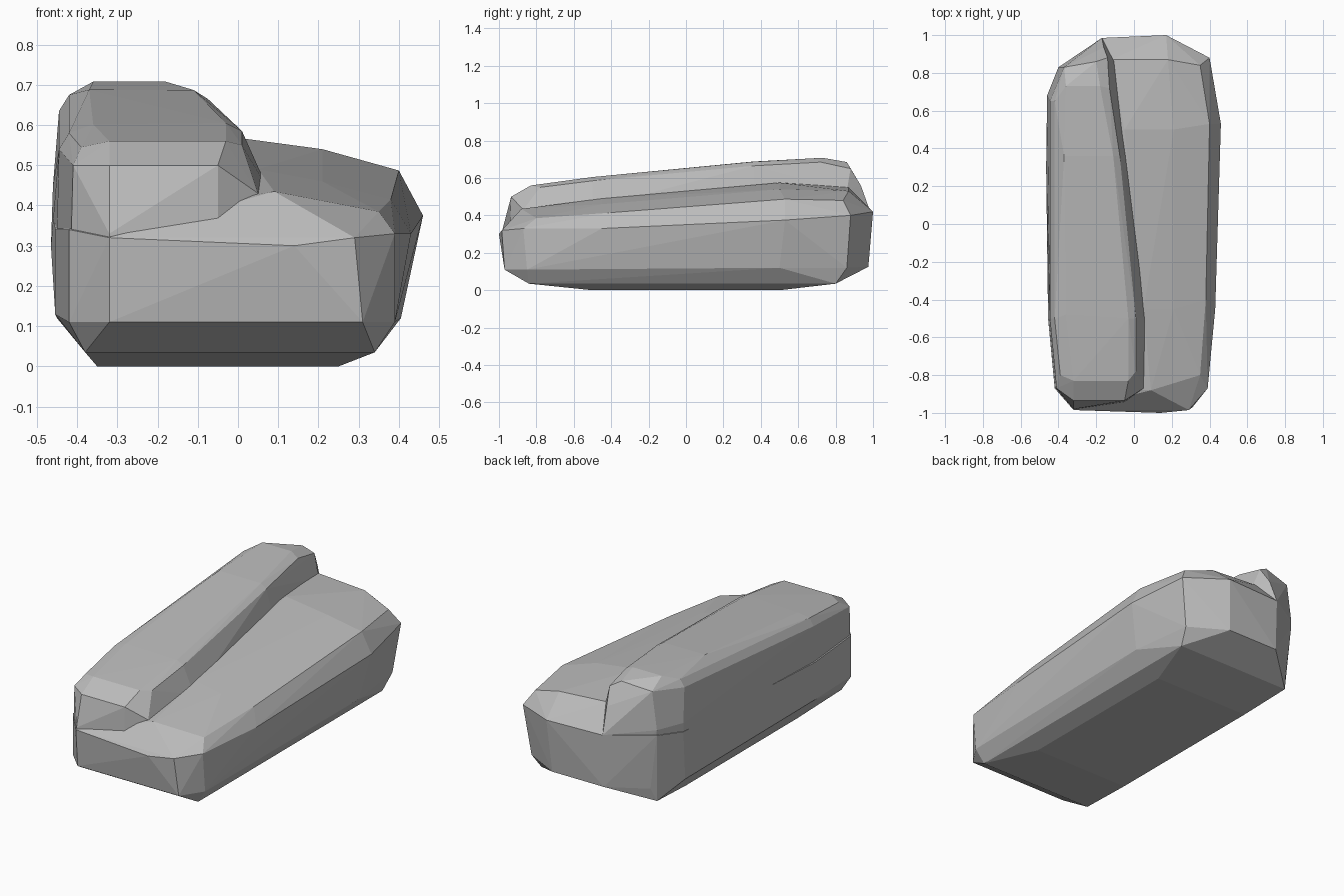
import bpy
import bmesh

default_cube = bpy.data.objects.get("Cube")
if default_cube:
    bpy.data.objects.remove(default_cube, do_unlink=True)


def make_material(name, colour):
    material = bpy.data.materials.new(name)
    material.use_nodes = True
    material.diffuse_color = colour
    material.node_tree.nodes["Principled BSDF"].inputs["Base Color"].default_value = colour
    return material


def make_boulder(name, rings, material):
    """Wrap a faceted convex block around several rings of corner points."""
    mesh = bpy.data.meshes.new(name)
    block = bmesh.new()
    for ring in rings:
        for corner in ring:
            block.verts.new(corner)
    bmesh.ops.convex_hull(block, input=block.verts[:])
    loose = [vert for vert in block.verts if not vert.link_faces]
    bmesh.ops.delete(block, geom=loose, context="VERTS")
    bmesh.ops.recalc_face_normals(block, faces=block.faces[:])
    block.to_mesh(mesh)
    block.free()
    mesh.materials.append(material)
    boulder = bpy.data.objects.new(name, mesh)
    bpy.context.collection.objects.link(boulder)
    return boulder


def merge_blocks(target, other):
    """Join two overlapping blocks into one clean outer surface."""
    union = target.modifiers.new("Union", "BOOLEAN")
    union.operation = "UNION"
    union.solver = "EXACT"
    union.object = other
    bpy.context.view_layer.objects.active = target
    bpy.ops.object.modifier_apply(modifier=union.name)
    bpy.data.objects.remove(other, do_unlink=True)


stone_grey = make_material("stone grey", (.5, .5, .5, 1))

# Broad lower slab: underside, lower bevel, foot, waist, shoulder and crown
underside = [(x, y, 0) for x in (-.35, .25) for y in (-.5, .5)]
lower_bevel = [(x, y, .035) for x in (-.38, .34) for y in (-.84, .8)]
foot = [
    (-.32, -.97, .11), (.31, -.97, .11), (.39, -.85, .11), (.405, .5, .12),
    (.36, .86, .12), (.15, .975, .125), (-.17, .975, .125), (-.36, .83, .11),
    (-.45, .65, .12), (-.455, -.5, .13), (-.42, -.87, .11),
]
waist = [
    (-.32, -.985, .32), (.14, -1, .3), (.29, -.985, .32), (.39, -.87, .33),
    (.43, -.45, .33), (.46, .53, .375), (.4, .88, .4), (.17, 1, .42),
    (-.17, .985, .42), (-.4, .83, .42), (-.46, .68, .4),
    (-.455, -.5, .34), (-.42, -.87, .34),
]
shoulder = [
    (.35, -.8, .385), (.38, -.4, .415), (.4, .53, .487), (.35, .84, .48),
]
crown = [
    (.09, -.88, .435), (.21, -.45, .46), (.05, -.45, .49),
    (.21, .5, .54), (-.05, .5, .575), (.18, .87, .53), (-.12, .87, .55),
]
slab = make_boulder(
    "rock", [underside, lower_bevel, foot, waist, shoulder, crown], stone_grey)

# Tall ridge along one side: root, brow, outer edge, top and inner wall
root = [
    (-.42, -.87, .12), (-.32, -.97, .12), (-.05, -.95, .15),
    (-.455, -.5, .14), (-.45, .65, .14), (-.36, .83, .13),
    (-.17, .97, .14), (-.465, .3, .3), (-.17, .985, .42),
    (-.4, .83, .45), (-.46, .68, .45), (-.32, -.98, .33),
]
brow = [
    (-.41, -.87, .5), (-.32, -.935, .5), (-.05, -.935, .5),
    (-.39, -.8, .545), (-.32, -.83, .56), (-.03, -.83, .56), (.01, -.78, .55),
]
outer_edge = [
    (-.445, -.5, .54), (-.42, -.5, .58), (-.445, .65, .635), (-.42, .65, .675),
]
top = [
    (-.36, -.48, .602), (-.03, -.5, .605), (-.37, .36, .688), (-.11, .36, .687),
    (-.36, .73, .708), (-.18, .73, .708), (-.13, .72, .685),
    (-.37, .83, .66), (-.2, .86, .685), (-.14, .88, .65), (-.16, .935, .56),
]
inner_wall = [
    (.01, -.5, .585), (-.075, .36, .665), (.05, -.87, .43),
    (.075, -.5, .44), (-.04, .36, .54), (-.1, .86, .53),
]
ridge = make_boulder(
    "ridge", [root, brow, outer_edge, top, inner_wall], stone_grey)

merge_blocks(slab, ridge)
